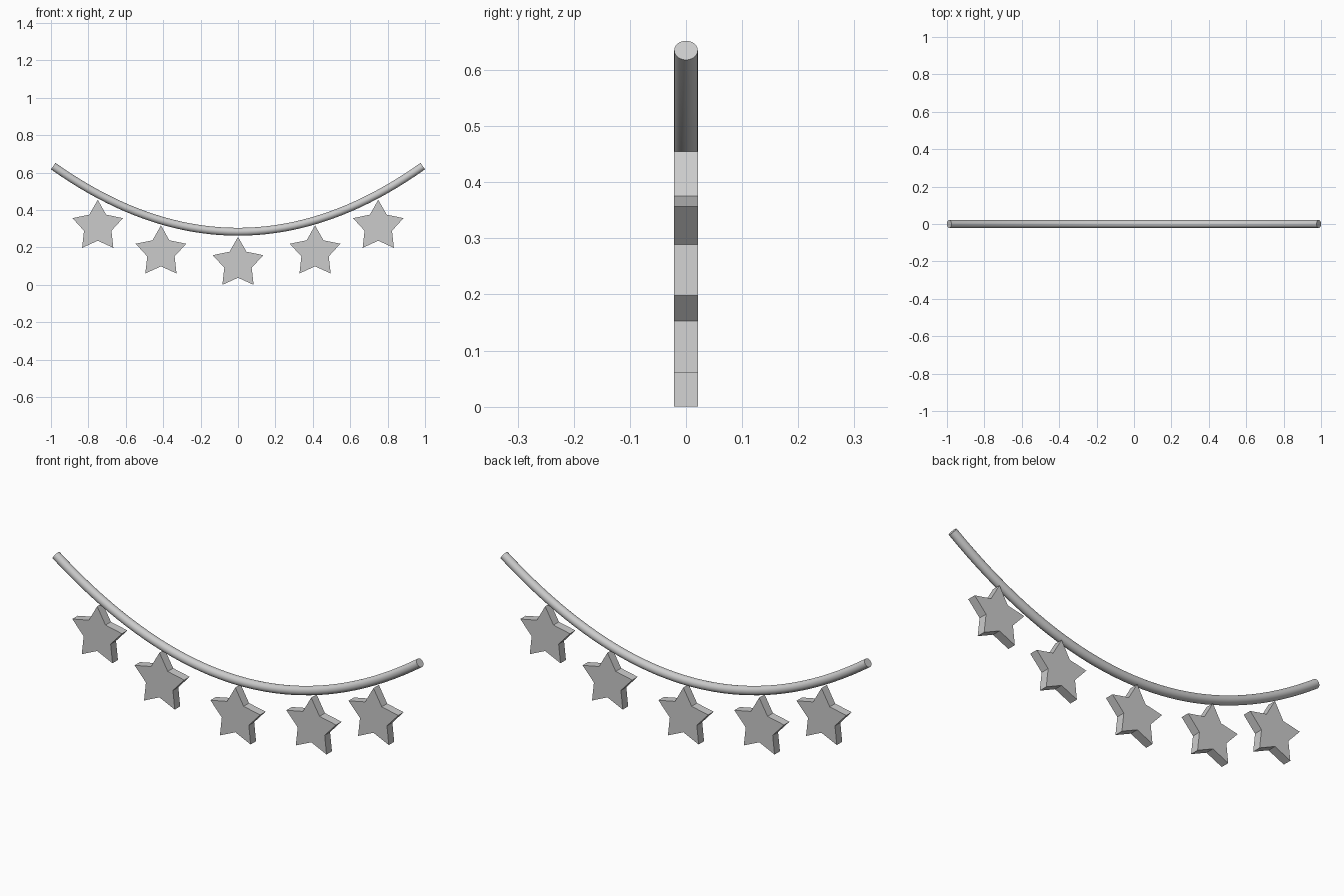
import bpy, bmesh, math

cube = bpy.data.objects.get("Cube")
if cube:
    bpy.data.objects.remove(cube, do_unlink=True)

HALF_SPAN, LOW, RISE = 0.988, 0.284, 0.351
ROPE_RADIUS, THICKNESS = 0.021, 0.042
STAR_OUTER, STAR_INNER = 0.142, 0.077

grey = bpy.data.materials.new("plain grey")
grey.use_nodes = True
colour = (0.6, 0.6, 0.6, 1)
grey.diffuse_color = colour
grey.node_tree.nodes["Principled BSDF"].inputs["Base Color"].default_value = colour


def finish(name, bm, smooth=False):
    bmesh.ops.recalc_face_normals(bm, faces=bm.faces)
    mesh = bpy.data.meshes.new(name)
    bm.to_mesh(mesh)
    bm.free()
    mesh.materials.append(grey)
    obj = bpy.data.objects.new(name, mesh)
    bpy.context.collection.objects.link(obj)
    if smooth:
        bpy.ops.object.select_all(action="DESELECT")
        obj.select_set(True)
        bpy.context.view_layer.objects.active = obj
        bpy.ops.object.shade_smooth_by_angle(angle=math.radians(40))
    return obj


def make_rope(segments=40, sides=24):
    # Round rings swept along a sagging parabola, capped square to its ends
    bm = bmesh.new()
    rings = []
    for i in range(segments + 1):
        t = 2 * i / segments - 1
        slope = math.atan(2 * RISE * t / HALF_SPAN)
        ring = []
        for k in range(sides):
            a = math.tau * k / sides
            out = ROPE_RADIUS * math.cos(a)
            ring.append(bm.verts.new((HALF_SPAN * t - out * math.sin(slope),
                                      ROPE_RADIUS * math.sin(a),
                                      LOW + RISE * t * t + out * math.cos(slope))))
        rings.append(ring)
    for r, s in zip(rings, rings[1:]):
        for k in range(sides):
            n = (k + 1) % sides
            bm.faces.new((r[k], r[n], s[n], s[k]))
    bm.faces.new(rings[0])
    bm.faces.new(rings[-1])
    finish("rope", bm, smooth=True)


def make_star(name, x, z):
    # Five-pointed outline extruded to the thickness of the rope
    bm = bmesh.new()
    outline = []
    for k in range(10):
        radius = STAR_INNER if k % 2 else STAR_OUTER
        a = math.pi * k / 5
        outline.append(bm.verts.new((radius * math.sin(a), -THICKNESS / 2,
                                     radius * math.cos(a))))
    face = bm.faces.new(outline)
    new = bmesh.ops.extrude_face_region(bm, geom=[face])["geom"]
    bmesh.ops.translate(bm, vec=(0, THICKNESS, 0),
                        verts=[v for v in new if isinstance(v, bmesh.types.BMVert)])
    finish(name, bm).location = (x, 0, z)


make_rope()
make_star("middle_star", 0, 0.115)
for side, sign in (("left", 1), ("right", -1)):
    make_star(side + "_inner_star", sign * 0.412, 0.176)
    make_star(side + "_outer_star", sign * 0.75, 0.313)
